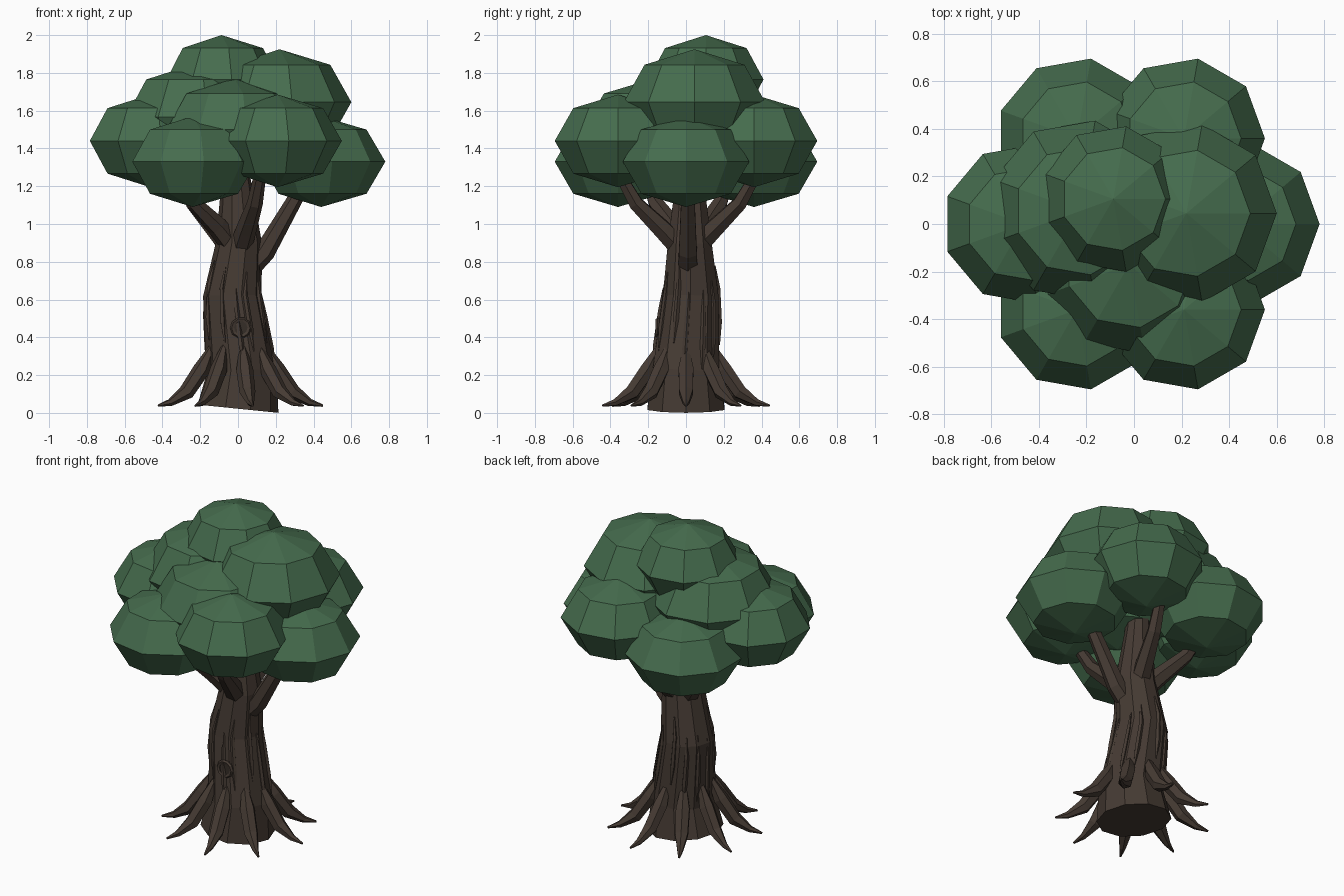
import bpy, bmesh, math, random
from mathutils import Vector

if "Cube" in bpy.data.objects:
    bpy.data.objects.remove(bpy.data.objects["Cube"])

random.seed(4)
UP = Vector((0, 0, 1))


def material(name, rgb):
    m = bpy.data.materials.new(name)
    m.diffuse_color = (*rgb, 1)
    m.use_nodes = True
    m.node_tree.nodes["Principled BSDF"].inputs["Base Color"].default_value = m.diffuse_color
    return m


BARK = material("bark", (0.06, 0.043, 0.033))
DARK = material("dark_bark", (0.035, 0.026, 0.02))
LEAF = material("leaves", (0.06, 0.15, 0.075))


def tube(name, path, radii, sides, mat):
    """Flat-shaded loft of regular polygons along a path; zero radius makes a point."""
    pts = [Vector(p) for p in path]
    bm = bmesh.new()
    rings = []
    for i, (p, r) in enumerate(zip(pts, radii)):
        tangent = pts[min(i + 1, len(pts) - 1)] - pts[max(i - 1, 0)]
        q = UP.rotation_difference(tangent.normalized())
        ring = []
        for k in range(sides):
            a = math.tau * k / sides
            ring.append(bm.verts.new(p + q @ Vector((r * math.cos(a), r * math.sin(a), 0))))
        rings.append(ring)
    for a, b in zip(rings, rings[1:]):
        for k in range(sides):
            n = (k + 1) % sides
            bm.faces.new((a[k], a[n], b[n], b[k]))
    if radii[0] > 0:
        bm.faces.new(rings[0][::-1])
    if radii[-1] > 0:
        bm.faces.new(rings[-1])
    bmesh.ops.remove_doubles(bm, verts=bm.verts, dist=1e-5)
    bmesh.ops.recalc_face_normals(bm, faces=bm.faces)
    me = bpy.data.meshes.new(name)
    bm.to_mesh(me)
    bm.free()
    me.materials.append(mat)
    ob = bpy.data.objects.new(name, me)
    bpy.context.collection.objects.link(ob)
    return ob


# Leaf clumps: squashed nine-sided spheres (x, y, z, radius, half height)
clumps = [
    (0.44, 0, 1.33, 0.34, 0.24), (0.21, 0.36, 1.44, 0.34, 0.245),
    (-0.24, 0.36, 1.33, 0.34, 0.24), (-0.465, 0, 1.44, 0.34, 0.245),
    (-0.24, -0.36, 1.33, 0.34, 0.24), (0.21, -0.36, 1.44, 0.34, 0.245),
    (0.22, 0.045, 1.645, 0.38, 0.28), (-0.23, 0.055, 1.567, 0.385, 0.28),
    (-0.02, -0.17, 1.50, 0.38, 0.27), (-0.087, 0.105, 1.765, 0.31, 0.235),
]
for i, (x, y, z, r, h) in enumerate(clumps):
    lats = [math.radians(a) for a in (-90, -45, 0, 45, 90)]
    radii = [0] + [r * math.cos(a) for a in lats[1:-1]] + [0]
    tube(f"leaf_clump_{i + 1}", [(x, y, z + h * math.sin(a)) for a in lats], radii, 9, LEAF)

# Trunk with a gentle bend
trunk_path = [(0, 0, 0.022), (0.02, 0, 0.22), (-0.03, 0.025, 0.62),
              (0.005, 0.02, 0.9), (-0.01, 0.02, 1.25), (0, 0.05, 1.55)]
trunk_r = [0.215, 0.185, 0.155, 0.122, 0.075, 0.05]
tube("trunk", trunk_path, trunk_r, 10, BARK)


def trunk_at(z):
    for a, b, ra, rb in zip(trunk_path, trunk_path[1:], trunk_r, trunk_r[1:]):
        if z <= b[2]:
            t = (z - a[2]) / (b[2] - a[2])
            return Vector(a).lerp(Vector(b), t), ra + (rb - ra) * t


# Roots spreading to pointed tips
for i in range(9):
    a = math.radians(40 * i)
    c, s = math.cos(a), math.sin(a)
    profile = [(0.45, 0.038), (0.38, 0.055), (0.29, 0.11), (0.205, 0.23), (0.14, 0.36)]
    tube(f"root_{i + 1}", [(d * c, d * s, z) for d, z in profile],
         [0.006, 0.02, 0.042, 0.045, 0.015], 6, BARK)

# Branches reaching into the lower leaf clumps
for i, (deg, z0) in enumerate([(0, 0.76), (72, 0.88), (144, 0.88), (216, 0.9), (288, 0.88)]):
    a = math.radians(deg)
    c, s = math.cos(a), math.sin(a)
    path = [(d * c, 0.01 + d * s, z) for d, z in
            [(0.05, z0), (0.14, z0 + 0.09), (0.29, 1.11), (0.42, 1.33)]]
    tube(f"branch_{i + 1}", path, [0.06, 0.055, 0.042, 0.028], 6, BARK)

# Thin bark ridges lying on the trunk
for i in range(12):
    a = math.radians(30 * i + random.uniform(-8, 8))
    z0 = random.uniform(0.2, 0.4)
    path = []
    for z in (z0, z0 + 0.12, z0 + 0.3, z0 + 0.42):
        p, r = trunk_at(z)
        path.append(p + Vector((math.cos(a), math.sin(a), 0)) * (r * 0.965))
    tube(f"bark_ridge_{i + 1}", path, [0.004, 0.016, 0.014, 0.004], 5, BARK)

# Knot on the front: raised rim and dark hollow
bpy.ops.mesh.primitive_torus_add(major_segments=10, minor_segments=5, major_radius=0.045,
                                 minor_radius=0.012, location=(0.015, -0.15, 0.45),
                                 rotation=(math.pi / 2, 0, 0))
rim = bpy.context.object
rim.name = "knot_rim"
rim.data.materials.append(BARK)
tube("knot_hollow", [(0.015, -0.1, 0.45), (0.015, -0.153, 0.45)], [0.045, 0.042], 10, DARK)
